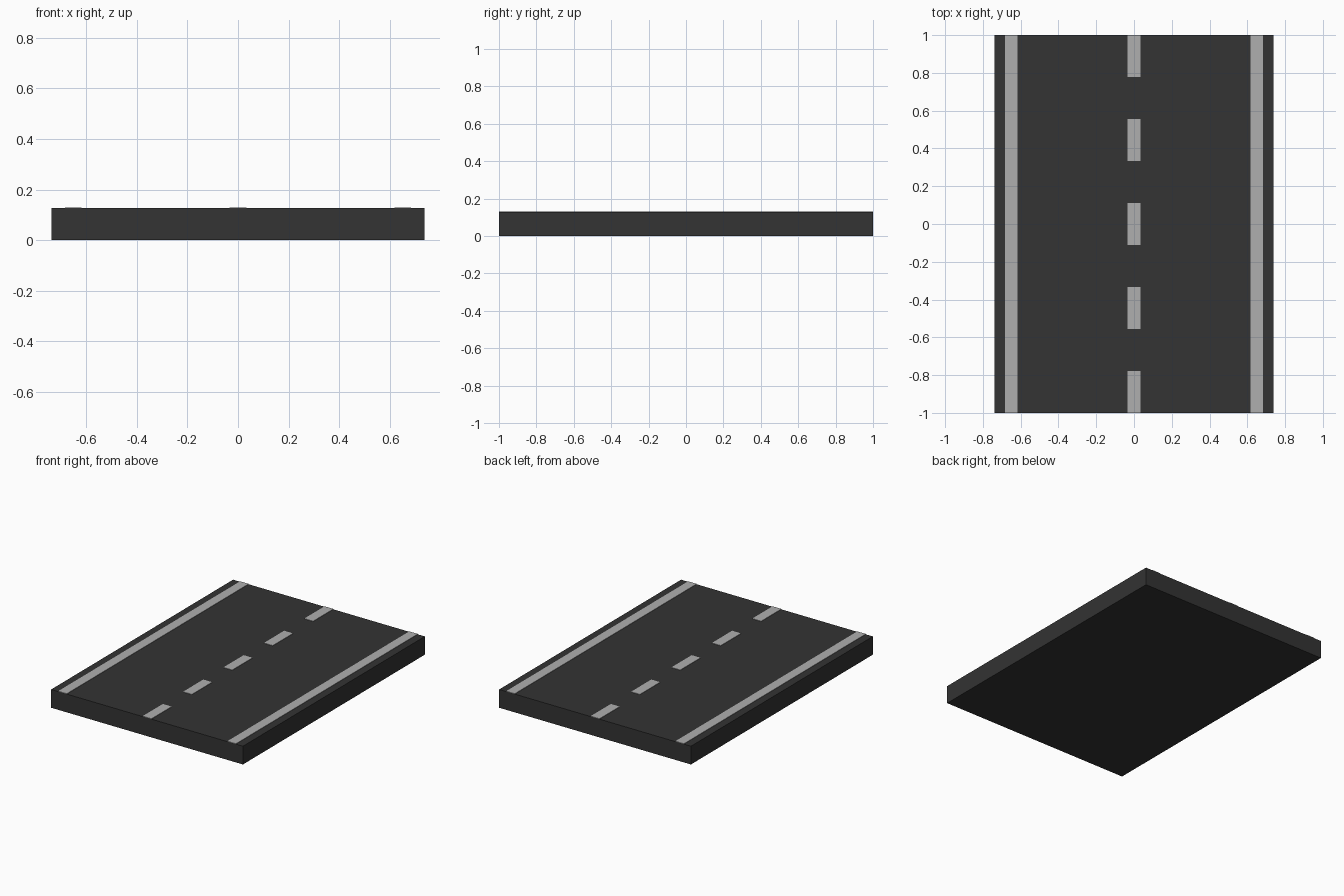
import bpy

if "Cube" in bpy.data.objects:
    bpy.data.objects.remove(bpy.data.objects["Cube"])

HALF_W, SLAB_H, TOP = 0.738, 0.127, 0.13


def material(name, value):
    mat = bpy.data.materials.new(name)
    mat.diffuse_color = (value, value, value, 1)
    mat.use_nodes = True
    mat.node_tree.nodes["Principled BSDF"].inputs["Base Color"].default_value = mat.diffuse_color
    return mat


def box(name, x, y, z0, z1, width, length, mat):
    bpy.ops.mesh.primitive_cube_add(size=1, location=(x, y, (z0 + z1) / 2))
    obj = bpy.context.object
    obj.name = name
    obj.scale = (width, length, z1 - z0)
    bpy.ops.object.transform_apply(location=False, rotation=False, scale=True)
    obj.data.materials.append(mat)
    return obj


asphalt = material("asphalt", 0.033)
paint = material("paint", 0.43)

# Road slab
box("road_slab", 0, 0, 0, SLAB_H, 2 * HALF_W, 2, asphalt)

# Solid edge lines
for side, name in ((-1, "left"), (1, "right")):
    box(f"{name}_edge_line", side * 0.651, 0, SLAB_H, TOP, 0.066, 2, paint)

# Dashed centre line: five dashes with equal gaps
DASH = 2 / 9
for i in range(5):
    box(f"centre_dash_{i + 1}", 0, -1 + DASH * (2 * i + 0.5), SLAB_H, TOP, 0.068, DASH, paint)
